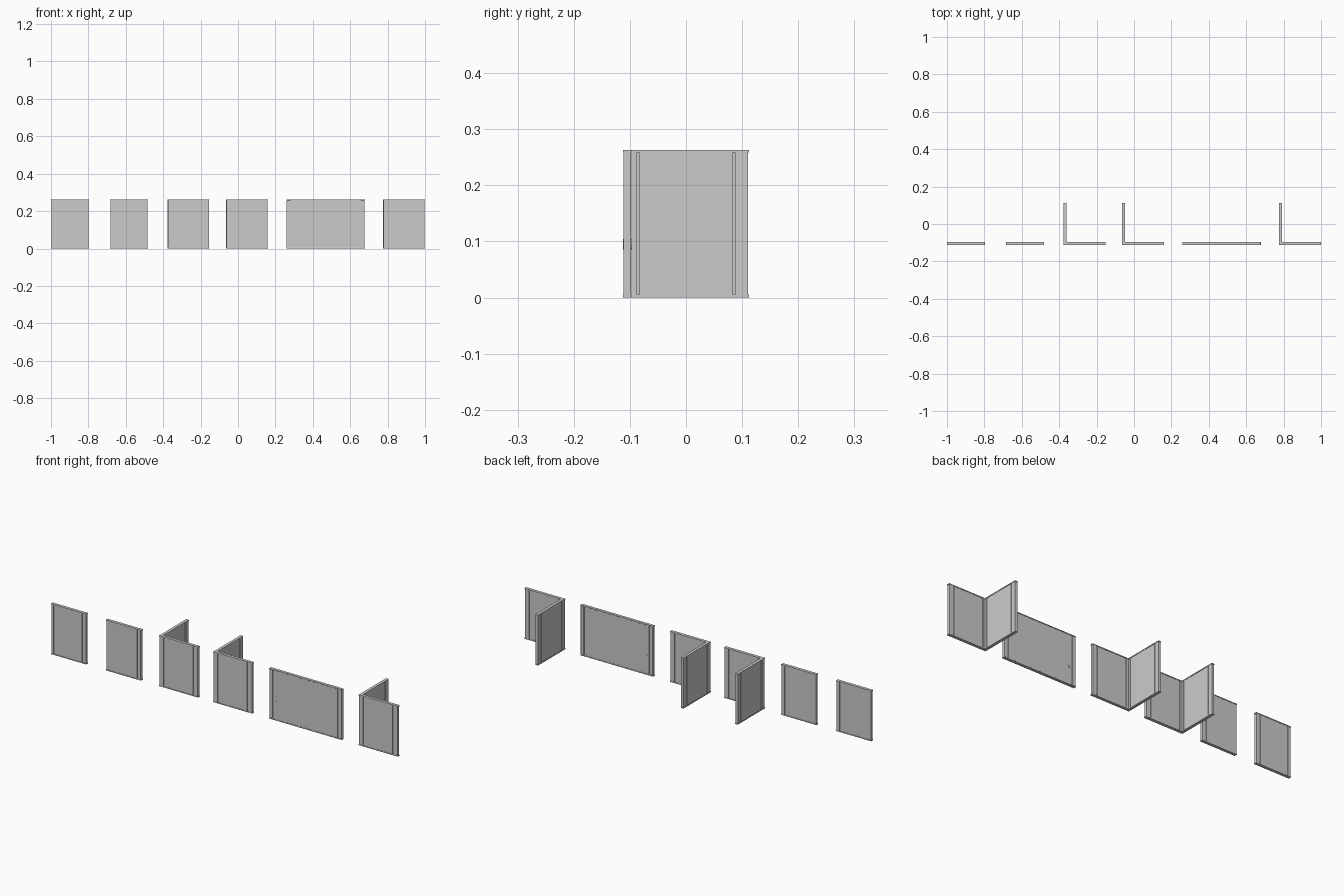
import bpy, math
from mathutils import Matrix

if "Cube" in bpy.data.objects:
    bpy.data.objects.remove(bpy.data.objects["Cube"])

H = 0.263        # overall height
T = 0.0155       # rail depth
YC = -0.1125 + T / 2
RAIL = 0.005     # rail height
POST = 0.025     # post width
GAP = 0.005      # shadow groove between post and panel


def box(name, a, b, lo, hi, depth, place, bevel=0):
    """Box from a to b along the wall, lo to hi in height, centred on the wall line."""
    bpy.ops.mesh.primitive_cube_add(size=1)
    o = bpy.context.object
    o.name = name
    o.data.transform(Matrix.Translation(((a + b) / 2, 0, (lo + hi) / 2))
                     @ Matrix.Diagonal((b - a, depth, hi - lo, 1)))
    o.matrix_world = place
    if bevel:
        m = o.modifiers.new("rounded_edges", 'BEVEL')
        m.width, m.segments = bevel, 3
    return o


def wall(name, length, place, left=POST, right=POST, bevel=0, trim=0.0):
    """Rails, end posts, grooves and infill panel; trim shortens the start at a corner."""
    for part, lo in (("bottom_rail", 0), ("top_rail", H - RAIL)):
        box(f"{name}_{part}", trim, length, lo, lo + RAIL, T, place, bevel)
    lo, hi = RAIL, H - RAIL
    inset = 0.002
    start, end = inset, length - inset
    if left:
        box(f"{name}_left_post", max(trim, inset), left, lo, hi, T * 0.9, place, bevel)
        start = left + GAP
    if right:
        box(f"{name}_right_post", length - right, length - inset, lo, hi, T * 0.9, place, bevel)
        end = length - right - GAP
    # thin core closes the grooves
    box(f"{name}_core", max(trim, inset) + 0.001, length - 0.004, lo, hi, T * 0.4, place)
    box(f"{name}_panel", start, end, lo, hi, T * 0.8, place)


def at(x, y=YC, angle=0):
    return Matrix.Translation((x, y, 0)) @ Matrix.Rotation(angle, 4, 'Z')


# straight walls
wall("end_wall", 0.203, at(-1.0), left=0.0155, right=0.0195)
wall("plain_wall", 0.203, at(-0.684), left=0, right=0.0195)

# corner walls: front run plus a leg going back
for name, x in (("corner_a", -0.377), ("corner_b", -0.064), ("corner_c", 0.775)):
    wall(name + "_front", 0.225, at(x))
    wall(name + "_leg", 0.225, at(x + T / 2, -0.1125, math.pi / 2), trim=T)

# wide door wall with rounded frame
wall("door_wall", 0.42, at(0.258), left=0.02, right=0.02, bevel=0.001)

# small recessed pulls on both door faces
for side, s in (("front", -1), ("back", 1)):
    bpy.ops.mesh.primitive_cylinder_add(
        vertices=24, radius=0.5, depth=1,
        location=(0.295, YC + s * T * 0.43, 0.095), rotation=(math.pi / 2, 0, 0))
    o = bpy.context.object
    o.name = f"door_pull_{side}"
    o.scale = (0.01, 0.018, T * 0.14)
    bpy.ops.object.shade_smooth_by_angle()
